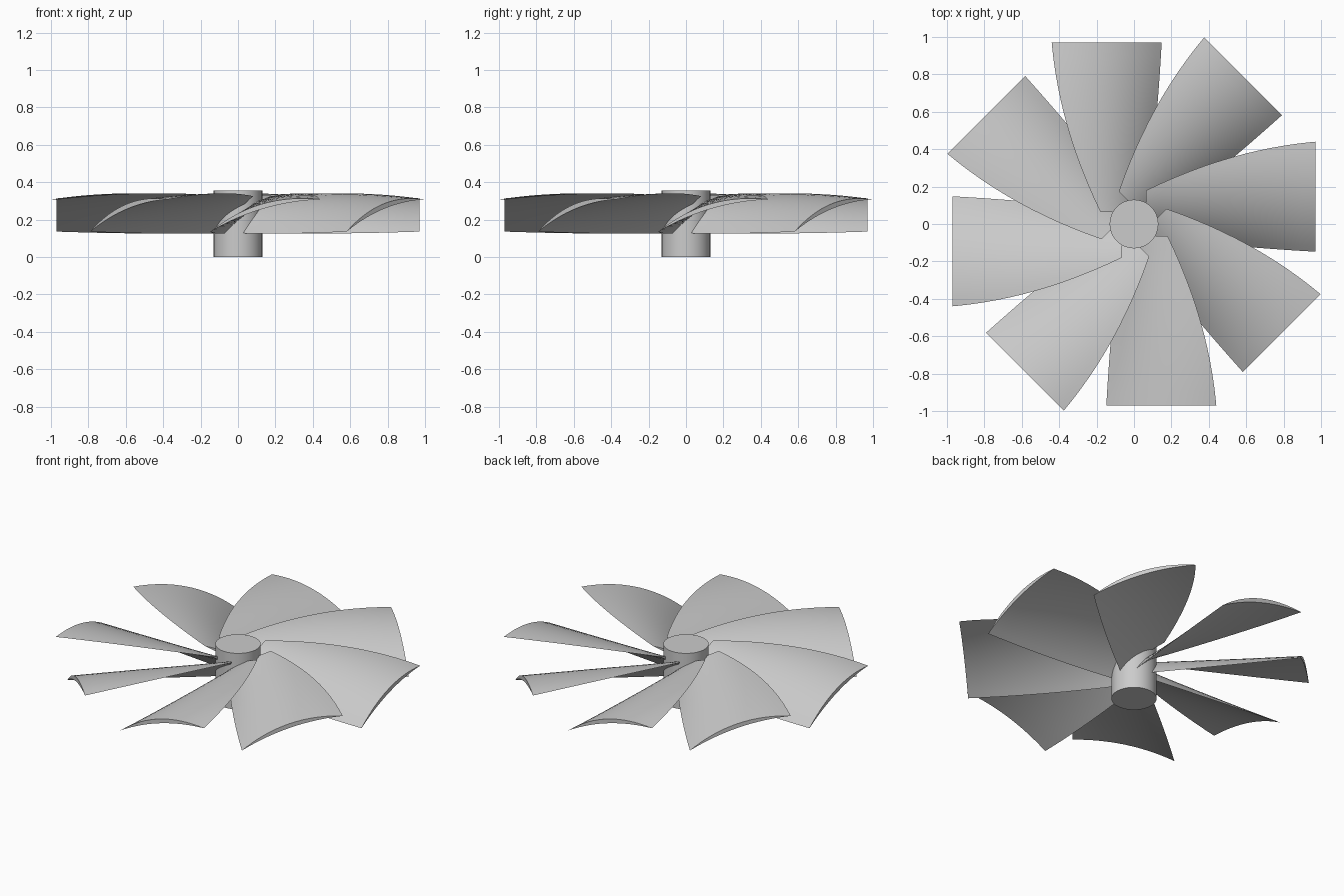
import bpy
import bmesh
import math
from mathutils import Matrix, Vector

if "Cube" in bpy.data.objects:
    bpy.data.objects.remove(bpy.data.objects["Cube"], do_unlink=True)

grey = bpy.data.materials.new("light grey")
grey.use_nodes = True
colour = (0.6, 0.6, 0.6, 1)
grey.diffuse_color = colour
grey.node_tree.nodes["Principled BSDF"].inputs["Base Color"].default_value = colour

BLADES = 8
ROOT_Y, TIP_Y = -0.065, -0.97
STATIONS, CHORD_STEPS = 12, 16


def blend(root, middle, tip, s):
    """Quadratic through three values at s = 0, 0.5 and 1."""
    return (root * (1 - s) * (1 - 2 * s) + middle * 4 * s * (1 - s)
            + tip * s * (2 * s - 1))


def section(s):
    """Closed cambered lens profile at span fraction s, root to tip."""
    y = ROOT_Y + (TIP_Y - ROOT_Y) * s
    low = Vector((blend(-0.065, -0.115, -0.148, s), y, blend(0.128, 0.126, 0.136, s)))
    high = Vector((blend(0.18, 0.355, 0.44, s), y, blend(0.325, 0.34, 0.308, s)))
    chord = high - low
    normal = Vector((-chord.z, 0, chord.x)).normalized()
    upper = blend(0.035, 0.058, 0.064, s)
    lower = blend(0.012, 0.032, 0.038, s)

    def point(i, camber):
        t = i / CHORD_STEPS
        return low + chord * t + normal * camber * 4 * t * (1 - t)

    top = [point(i, upper) for i in range(CHORD_STEPS + 1)]
    under = [point(i, lower) for i in range(CHORD_STEPS - 1, 0, -1)]
    return top + under


def finish(obj):
    obj.data.materials.append(grey)
    bpy.ops.object.select_all(action="DESELECT")
    obj.select_set(True)
    bpy.context.view_layer.objects.active = obj
    bpy.ops.object.shade_smooth_by_angle(angle=math.radians(30))


# Blade: loft the profiles from root to tip
bm = bmesh.new()
rings = [[bm.verts.new(p) for p in section(k / STATIONS)] for k in range(STATIONS + 1)]
count = len(rings[0])
for a, b in zip(rings, rings[1:]):
    for i in range(count):
        j = (i + 1) % count
        bm.faces.new((a[i], a[j], b[j], b[i]))
bm.faces.new(rings[0])
bm.faces.new(rings[-1])
bmesh.ops.recalc_face_normals(bm, faces=bm.faces)
blade_mesh = bpy.data.meshes.new("blade")
bm.to_mesh(blade_mesh)
bm.free()

# Ring of blades
for n in range(BLADES):
    blade = bpy.data.objects.new(f"blade_{n + 1}", blade_mesh.copy())
    bpy.context.collection.objects.link(blade)
    blade.data.transform(Matrix.Rotation(n * math.tau / BLADES, 4, "Z"))
    finish(blade)

# Hub
bpy.ops.mesh.primitive_cylinder_add(vertices=64, radius=0.13, depth=0.355,
                                    location=(0, 0, 0.1775))
hub = bpy.context.object
hub.name = "hub"
finish(hub)
